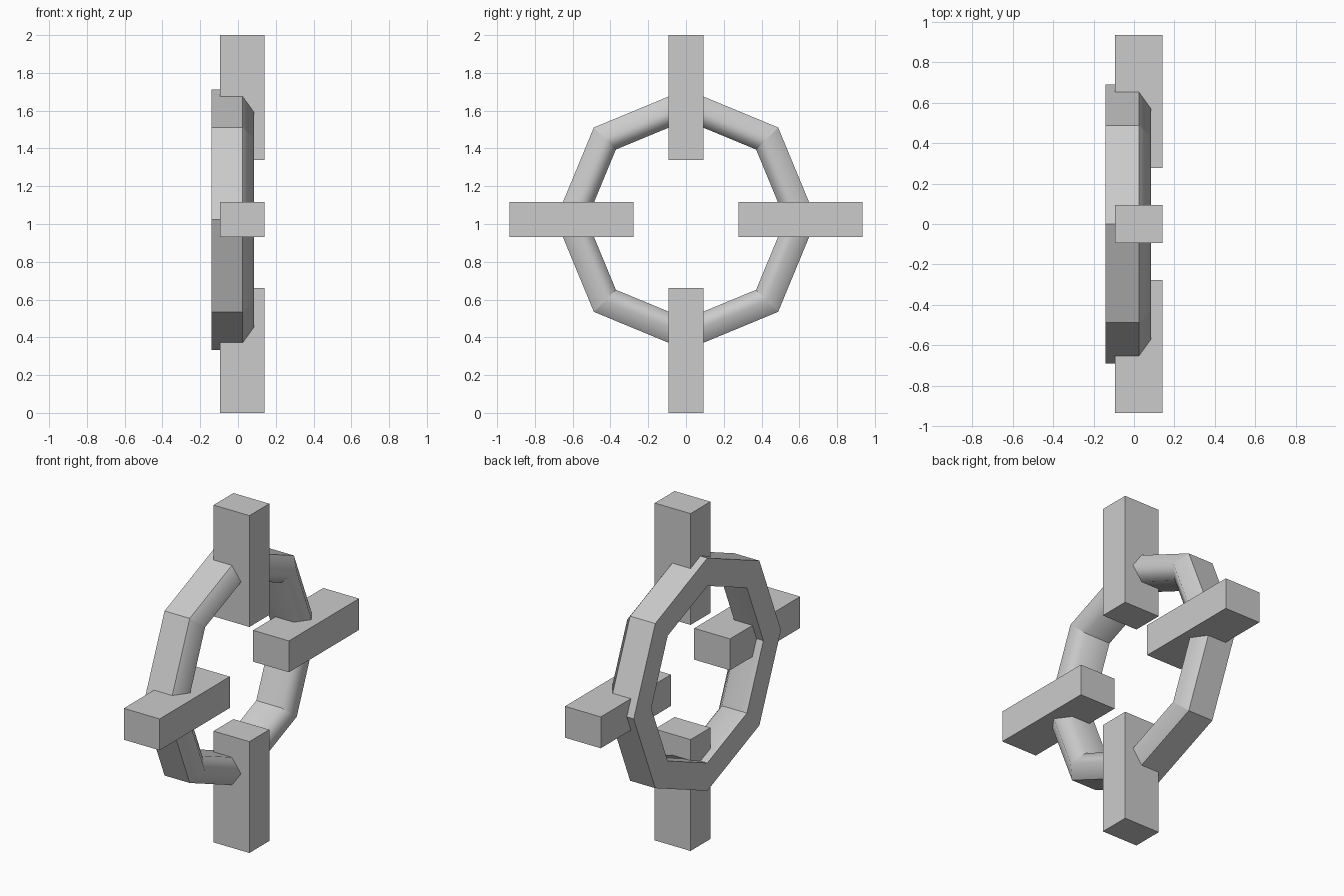
import bpy, bmesh, math

if "Cube" in bpy.data.objects:
    bpy.data.objects.remove(bpy.data.objects["Cube"])

CZ = 1.023  # height of the ring centre


def finish(bm, name):
    bmesh.ops.recalc_face_normals(bm, faces=bm.faces)
    mesh = bpy.data.meshes.new(name)
    bm.to_mesh(mesh)
    bm.free()
    ob = bpy.data.objects.new(name, mesh)
    bpy.context.collection.objects.link(ob)
    return ob


def block(name, lo, hi):
    bm = bmesh.new()
    bmesh.ops.create_cube(bm, size=1)
    for v in bm.verts:
        v.co = [l + (c + 0.5) * (h - l) for c, l, h in zip(v.co, lo, hi)]
    return finish(bm, name)


# Eight-sided ring: flat back, ridged front; profile is (x, radius)
profile = [(-0.14, 0.69), (0.025, 0.69), (0.085, 0.607), (0.025, 0.525), (-0.14, 0.525)]
SIDES, P = 8, len(profile)
bm = bmesh.new()
rings = []
for i in range(SIDES):
    a = math.tau * i / SIDES
    rings.append([bm.verts.new((x, r * math.cos(a), CZ + r * math.sin(a))) for x, r in profile])
for i in range(SIDES):
    r0, r1 = rings[i], rings[(i + 1) % SIDES]
    for j in range(P):
        k = (j + 1) % P
        bm.faces.new((r0[j], r0[k], r1[k], r1[j])).smooth = True

# Only the ridge and the inner shoulder stay soft
soft = {2, 3}
bm.verts.index_update()
for e in bm.edges:
    a, b = (v.index for v in e.verts)
    e.smooth = a % P == b % P and a % P in soft
finish(bm, "ring")

# Four bars crossing the ring
X0, X1, W = -0.095, 0.14, 0.093
block("top_bar", (X0, -W, 1.34), (X1, W, 2.0))
block("bottom_bar", (X0, -W, 0.0), (X1, W, 0.66))
for s, side in ((-1, "left"), (1, "right")):
    ys = sorted((s * 0.277, s * 0.934))
    block(side + "_bar", (X0, ys[0], CZ - W), (X1, ys[1], CZ + W))
